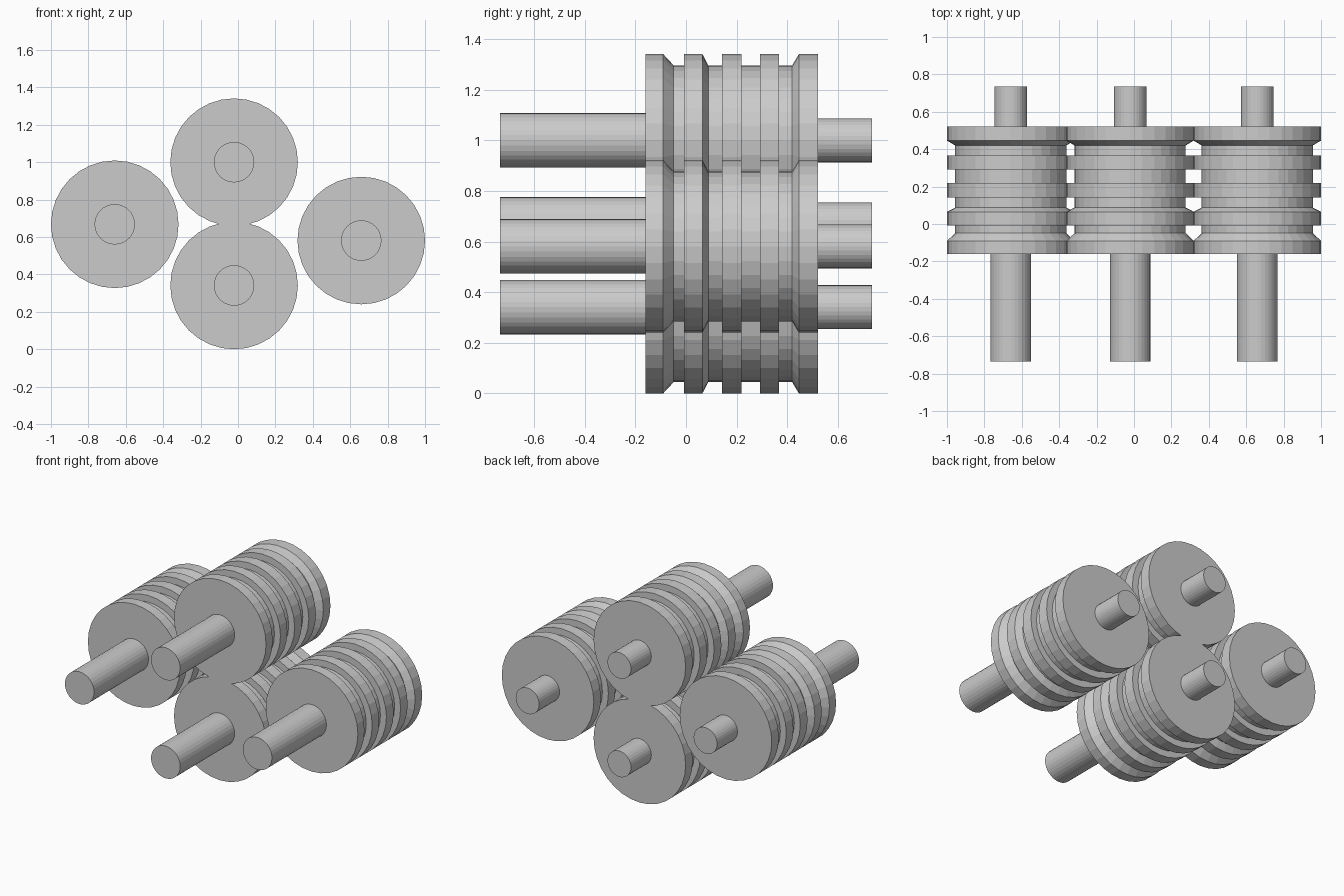
import bpy, bmesh, math

if "Cube" in bpy.data.objects:
    bpy.data.objects.remove(bpy.data.objects["Cube"])

SEGMENTS = 32
steel = bpy.data.materials.new("plain_grey")
steel.diffuse_color = (0.6, 0.6, 0.6, 1)
steel.use_nodes = True
steel.node_tree.nodes["Principled BSDF"].inputs["Base Color"].default_value = steel.diffuse_color


def lathe(name, profile):
    """Spin a (radius, y) profile around the y axis and cap both ends."""
    bm = bmesh.new()
    rings = []
    for r, y in profile:
        angles = [2 * math.pi * i / SEGMENTS for i in range(SEGMENTS)]
        rings.append([bm.verts.new((r * math.cos(a), y, r * math.sin(a))) for a in angles])
    for a, b in zip(rings, rings[1:]):
        for i in range(SEGMENTS):
            j = (i + 1) % SEGMENTS
            bm.faces.new((a[i], a[j], b[j], b[i]))
    bm.faces.new(rings[0])
    bm.faces.new(rings[-1])
    bmesh.ops.recalc_face_normals(bm, faces=bm.faces)
    mesh = bpy.data.meshes.new(name)
    bm.to_mesh(mesh)
    bm.free()
    mesh.materials.append(steel)
    return mesh


R, G = 0.341, 0.297   # ridge and groove radius

# Grooved roller body with end flanges and three ridges
roller = lathe("roller", [
    (R, -0.16), (R, -0.09), (G, -0.049), (G, -0.008),
    (R, -0.008), (R, 0.065), (G, 0.088), (G, 0.142),
    (R, 0.142), (R, 0.219), (G, 0.219), (G, 0.292),
    (R, 0.292), (R, 0.367), (G, 0.367), (G, 0.42),
    (R, 0.446), (R, 0.521)])

# Long front shaft and shorter, thinner back shaft
front_shaft = lathe("front_shaft", [(0.108, -0.736), (0.108, -0.15)])
back_shaft = lathe("back_shaft", [(0.087, 0.51), (0.087, 0.736)])

# Upper and lower work rollers, with a side roller on each side
positions = {
    "upper": (-0.021, 1.0),
    "lower": (-0.021, 0.341),
    "left": (-0.659, 0.668),
    "right": (0.659, 0.581),
}
for side, (x, z) in positions.items():
    for mesh in (roller, front_shaft, back_shaft):
        obj = bpy.data.objects.new(f"{side}_{mesh.name}", mesh)
        obj.location = (x, 0, z)
        bpy.context.collection.objects.link(obj)
